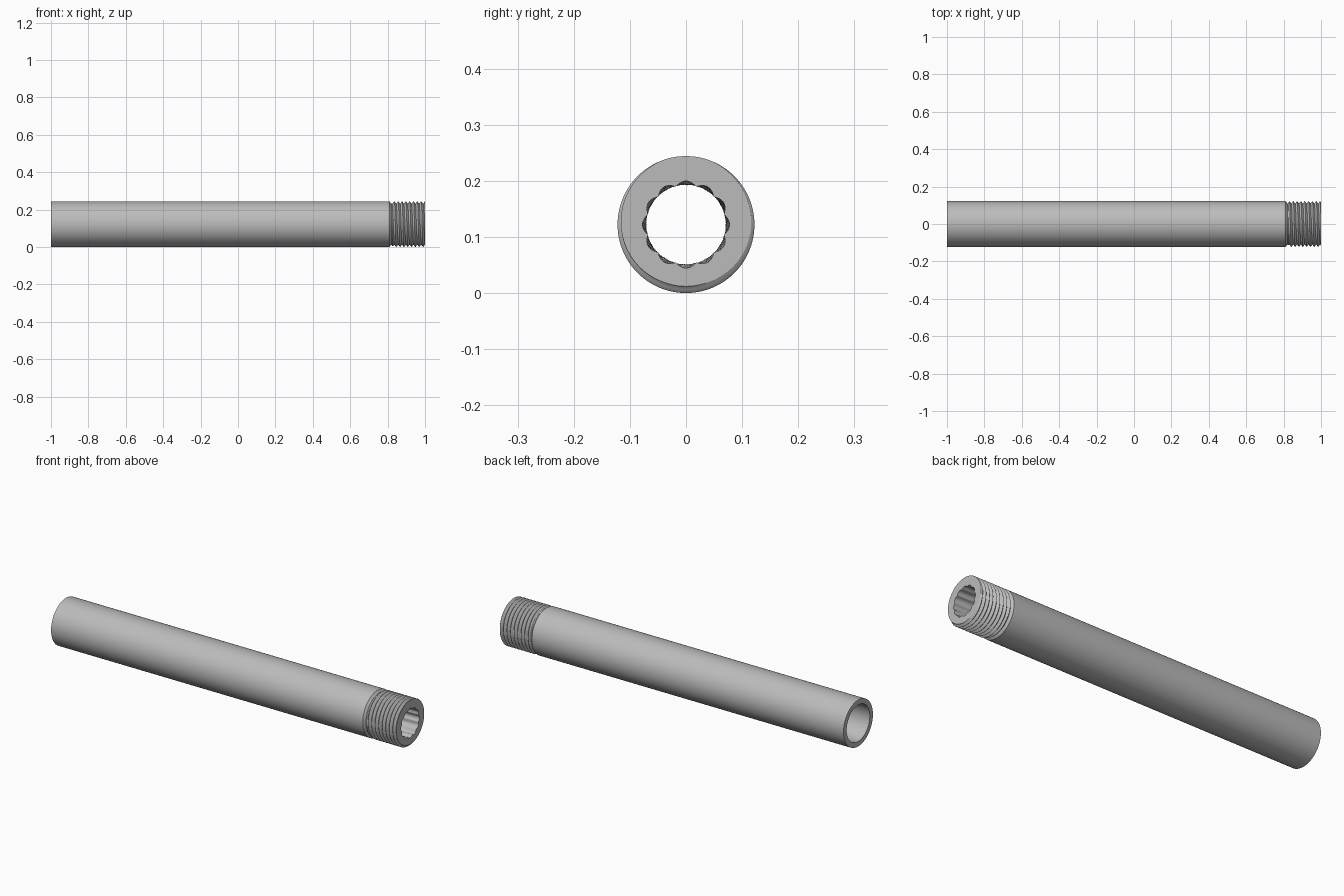
import bpy, bmesh
from math import sin, cos, pi, radians

cube = bpy.data.objects.get("Cube")
if cube:
    bpy.data.objects.remove(cube, do_unlink=True)

SEG = 144            # columns around the tube
R = 0.122            # outer radius
ROOT = 0.110         # thread root radius
PITCH = 0.0205
T0, T1 = 0.82, 1.0   # thread start and end
STEPS = 8            # thread samples per turn
LOBES = 12

steel = bpy.data.materials.new("steel grey")
steel.use_nodes = True
colour = (0.5, 0.5, 0.5, 1)
steel.diffuse_color = colour
steel.node_tree.nodes["Principled BSDF"].inputs["Base Color"].default_value = colour


def point(x, r, a):
    return (x, r * cos(a), R + r * sin(a))


def ring(x, radius):
    """Ring of points; radius is a number or a function of angle."""
    angles = [2 * pi * i / SEG for i in range(SEG + 1)]
    return [point(x, radius(a) if callable(radius) else radius, a) for a in angles]


def thread_radius(x, a):
    """Right-hand V thread with small flats, crest at the top of the end face."""
    phase = ((x - T1) / PITCH - (a - pi / 2) / (2 * pi)) % 1
    wave = min(1, max(0, abs(2 * phase - 1) * 1.3 - 0.15))
    return ROOT + (R - ROOT) * wave * min(1, (x - T0) / 0.01)


def thread_rows():
    """Rows sheared along the helix so edges follow crest and root."""
    turns = int((T1 - T0) / PITCH) + 2
    rows = []
    for k in range(-STEPS, turns * STEPS + 1):
        row = []
        for i in range(SEG + 1):
            a = 2 * pi * i / SEG
            x = T1 + PITCH * (k / STEPS - turns + 1 + a / (2 * pi) - 0.25)
            x = min(T1, max(T0, x))
            row.append(point(x, thread_radius(x, a), a))
        rows.append(row)
    return rows


def spline_radius(x):
    """Scalloped bore with a slow twist along the tube."""
    turn = radians(35) * (T1 - x)
    return lambda a: 0.07 + 0.0075 * abs(cos(LOBES / 2 * (a - pi / 2 + turn)))


def build(name, rows):
    bm = bmesh.new()
    grid = [[bm.verts.new(p) for p in row] for row in rows]
    for low, high in zip(grid, grid[1:]):
        for i in range(SEG):
            bm.faces.new((low[i], low[i + 1], high[i + 1], high[i]))
    bmesh.ops.remove_doubles(bm, verts=bm.verts, dist=0.00005)
    bmesh.ops.recalc_face_normals(bm, faces=bm.faces)
    mesh = bpy.data.meshes.new(name)
    bm.to_mesh(mesh)
    bm.free()
    mesh.materials.append(steel)
    obj = bpy.data.objects.new(name, mesh)
    bpy.context.collection.objects.link(obj)
    bpy.ops.object.select_all(action="DESELECT")
    obj.select_set(True)
    bpy.context.view_layer.objects.active = obj
    bpy.ops.object.shade_smooth_by_angle(angle=radians(30))
    return obj


# Plain outside, chamfer, threaded neck, end face and scalloped bore
rows = [ring(-1, R), ring(0.81, R), ring(T0, ROOT)]
rows += thread_rows()
BORE_END = -0.7
for i in range(21):
    x = T1 + (BORE_END - T1) * i / 20
    rows.append(ring(x, spline_radius(x)))

# Wider smooth counterbore and the plain rim
rows += [ring(BORE_END, 0.096), ring(-1, 0.096), ring(-1, R)]
build("threaded_tube", rows)
